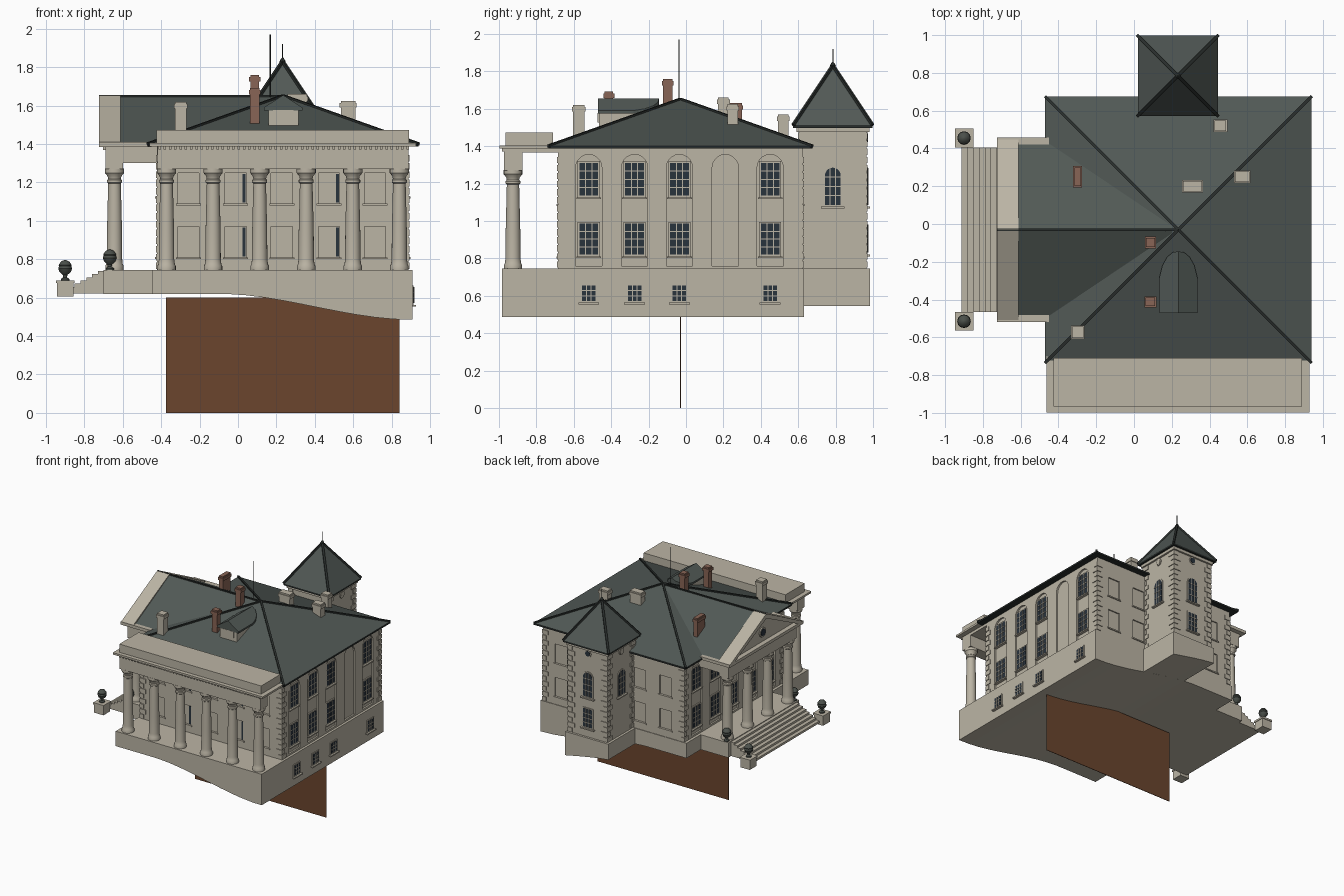
import bpy, bmesh, math
from mathutils import Matrix, Vector

if "Cube" in bpy.data.objects:
    bpy.data.objects.remove(bpy.data.objects["Cube"])

def mat(name, r, g, b):
    m = bpy.data.materials.new(name)
    m.diffuse_color = (r, g, b, 1)
    m.use_nodes = True
    m.node_tree.nodes["Principled BSDF"].inputs["Base Color"].default_value = m.diffuse_color
    return m

STONE = mat("stone", 0.50, 0.46, 0.375)
ROOF = mat("slate", 0.083, 0.10, 0.092)
DARK = mat("dark_lead", 0.022, 0.027, 0.025)
BRICK = mat("brick", 0.25, 0.13, 0.092)
GLASS = mat("glass", 0.022, 0.033, 0.046)
SOIL = mat("soil", 0.145, 0.06, 0.027)
URN = mat("urn_metal", 0.07, 0.08, 0.07)

parts = {}
I = Matrix()
CX, CY, H = 0.233, -0.03, 0.655      # main block centre and half width
TX, TY, TH = 0.232, 0.785, 0.18      # tower centre and half width

def part(name, m):
    if name not in parts:
        parts[name] = (bmesh.new(), m)
    return parts[name][0]

def box(name, m, x0, x1, y0, y1, z0, z1, M=I):
    T = Matrix.Translation(((x0 + x1) / 2, (y0 + y1) / 2, (z0 + z1) / 2))
    S = Matrix.Diagonal((x1 - x0, y1 - y0, z1 - z0, 1))
    bmesh.ops.create_cube(part(name, m), size=1, matrix=M @ T @ S)

def prism(name, m, pts, a, b, M=I):
    """Profile (x, z) extruded along local y from a to b."""
    bm = part(name, m)
    A = [bm.verts.new(M @ Vector((x, a, z))) for x, z in pts]
    B = [bm.verts.new(M @ Vector((x, b, z))) for x, z in pts]
    bm.faces.new(A)
    bm.faces.new(B[::-1])
    for i in range(len(pts)):
        j = (i + 1) % len(pts)
        bm.faces.new((A[i], B[i], B[j], A[j]))

def lathe(name, m, prof, x, y, z=0, seg=20):
    bm = part(name, m)
    rings = [[bm.verts.new((x + r * math.cos(2 * math.pi * k / seg), y + r * math.sin(2 * math.pi * k / seg), z + h))
              for k in range(seg)] for r, h in prof]
    bm.faces.new(rings[0][::-1])
    bm.faces.new(rings[-1])
    for p, q in zip(rings, rings[1:]):
        for k in range(seg):
            bm.faces.new((p[k], p[k - 1], q[k - 1], q[k]))

def bar(name, m, p, q, t):
    p, q = Vector(p), Vector(q)
    R = (q - p).to_track_quat('Z', 'Y').to_matrix().to_4x4()
    box(name, m, -t, t, -t, t, 0, (q - p).length, Matrix.Translation(p) @ R)

def pyramid(name, m, x, y, h, z0, z1):
    bm = part(name, m)
    v = [bm.verts.new((x + sx * h, y + sy * h, z0)) for sx, sy in ((-1, -1), (1, -1), (1, 1), (-1, 1))]
    t = bm.verts.new((x, y, z1))
    bm.faces.new(v[::-1])
    for i in range(4):
        bm.faces.new((v[i], v[(i + 1) % 4], t))
        bar("hip_ridges", DARK, v[i].co, t.co, 0.008)
    box("eaves", DARK, x - h, x + h, y - h, y + h, z0 - 0.014, z0)

def wall(cx, cy, d, deg):
    """Local frame of a wall: x to the right, y inward, z up."""
    return Matrix.Translation((cx, cy, 0)) @ Matrix.Rotation(math.radians(deg), 4, 'Z') @ Matrix.Translation((0, -d, 0))

def arch(u, hw, z0, z1, n=10):
    return [(u - hw, z0), (u + hw, z0)] + [(u + hw * math.cos(math.pi * k / n), z1 - hw + hw * math.sin(math.pi * k / n)) for k in range(n + 1)]

def disc(u, z, r, n=16):
    return [(u + r * math.cos(2 * math.pi * k / n), z + r * math.sin(2 * math.pi * k / n)) for k in range(n)]

def window(M, u, hw, z0, z1, y=0.0, cols=3, rows=4, arched=False, sill=0.02):
    f = 0.009
    if arched:
        prism("window_frames", STONE, arch(u, hw + f, z0 - f, z1 + f), y - 0.006, y + 0.004, M)
        prism("window_glass", GLASS, arch(u, hw, z0, z1), y - 0.008, y, M)
    else:
        box("window_frames", STONE, u - hw - f, u + hw + f, y - 0.006, y + 0.004, z0 - f, z1 + f, M)
        box("window_glass", GLASS, u - hw, u + hw, y - 0.008, y, z0, z1, M)
    for k in range(1, cols):
        x = u - hw + 2 * hw * k / cols
        box("glazing_bars", STONE, x - .0025, x + .0025, y - .011, y, z0, z1 - (hw * .06 if arched else 0), M)
    for k in range(1, rows):
        z = z0 + (z1 - z0) * k / rows
        box("glazing_bars", STONE, u - hw, u + hw, y - .011, y, z - .0025, z + .0025, M)
    box("window_sills", STONE, u - hw - sill, u + hw + sill, y - .02, y + .003, z0 - f - .01, z0 - f, M)

# Plinth with sloping underside, and the soil section below
def ground(x):
    t = min(max((x + 0.1) / 1.0, 0), 1)
    return 0.62 - 0.135 * t * t * (3 - 2 * t)

def plinth(x0, x1, y0, y1):
    xs = [x0 + (x1 - x0) * k / 14 for k in range(15)]
    prism("plinth", STONE, [(x, ground(x)) for x in xs] + [(x1, .745), (x0, .745)], y0, y1)

plinth(-0.445, 0.908, -0.985, 0.63)
plinth(TX - 0.2, TX + 0.2, 0.6, 0.983)
box("soil_section", SOIL, -0.375, 0.842, -0.032, -0.028, 0, 0.60)

# Main walls and tower, with quoins at the corners
box("main_walls", STONE, CX - H, CX + H, CY - H, CY + H, 0.74, 1.395)
box("tower_walls", STONE, TX - TH, TX + TH, TY - TH, TY + TH, 0.74, 1.505)

def quoins(cx, cy, h, z1, a, b):
    n = int((z1 - 0.75) / 0.043)
    for sx in (-1, 1):
        for sy in (-1, 1):
            for k in range(n):
                p, q = (a, b) if k % 2 else (b, a)
                z = 0.75 + k * 0.043
                x0, x1 = sorted((cx + sx * (h + .006), cx + sx * (h - p)))
                y0, y1 = sorted((cy + sy * (h + .006), cy + sy * (h - q)))
                box("quoins", STONE, x0, x1, y0, y1, z, z + .034)

quoins(CX, CY, H, 1.38, 0.05, 0.03)
quoins(TX, TY, TH, 1.5, 0.06, 0.035)

# Right and left walls: tall arched recesses with two rows of windows
BAYS = (-0.49, -0.245, -0.005, 0.24, 0.48)
for deg in (90, 270):
    M, P = wall(CX, CY, H, deg), wall(CX, CY, 0.675, 90)
    for i, u in enumerate(BAYS):
        prism("wall_cutter", STONE, arch(u, 0.07, 0.76, 1.355), -0.02, 0.014, M)
        if deg == 90 and i == 3:
            continue
        window(M, u, 0.05, 1.135, 1.31, 0.010, sill=.016)
        window(M, u, 0.05, 0.82, 0.985, 0.010, sill=.016)
        if deg == 90:
            window(wall(CX, CY, 0.675, 90), u, 0.036, 0.572, 0.655, rows=3)

# Front and back walls: blank window panels, narrow glass strips at the front
for deg in (0, 180):
    M = wall(CX, CY, H, deg)
    for i, u in enumerate(BAYS):
        if deg and i == 2:
            continue
        for z in (0.81, 1.09):
            box("wall_cutter", STONE, u - .055, u + .055, -.02, .01, z, z + .16, M)
            box("window_sills", STONE, u - .065, u + .065, -.008, .003, z - .01, z, M)
            if deg == 0 and i in (1, 3):
                box("window_glass", GLASS, u + .036, u + .052, .004, .012, z + .005, z + .155, M)

# Tower openings
for deg in (90, 180, 270):
    M = wall(TX, TY, TH, deg)
    window(M, 0, 0.042, 1.085, 1.285, arched=True)
    prism("window_frames", STONE, disc(0, 1.445, .030), -.006, .003, M)
    prism("window_glass" if deg == 180 else "tower_roundels", GLASS if deg == 180 else STONE, disc(0, 1.445, .022), -.009, 0, M)
    if deg == 180:
        window(M, 0, 0.042, 0.83, 0.98)

# Roofs
pyramid("main_roof", ROOF, CX + .002, CY, 0.705, 1.40, 1.65)
pyramid("tower_roof", ROOF, TX, TY, 0.212, 1.512, 1.83)
box("tower_cornice", STONE, TX - .195, TX + .195, TY - .195, TY + .195, 1.475, 1.498)
G = Matrix.Translation((0, CY, 0)) @ Matrix.Rotation(-math.pi / 2, 4, 'Z')   # local y is world x
prism("entrance_roof", ROOF, [(-.47, 1.40), (.47, 1.40), (0, 1.648)], -0.62, 0.2, G)
bar("hip_ridges", DARK, (-.725, CY, 1.648), (CX, CY, 1.648), .006)
lathe("lightning_rod", DARK, [(.003, 1.6), (.003, 1.97)], 0.168, -0.037, seg=6)
lathe("tower_finial", DARK, [(.004, 1.80), (.008, 1.815), (.016, 1.83), (.008, 1.845), (.003, 1.85), (.003, 1.92)], TX, TY, seg=8)

# Chimneys: x, y, half x, half y, top, material
for k, (x, y, a, b, z, m) in enumerate((
        (-.298, -.573, .030, .030, 1.62, STONE), (.309, .20, .050, .028, 1.66, STONE),
        (.573, .25, .038, .027, 1.625, STONE), (.457, .52, .031, .027, 1.57, STONE),
        (-.298, .25, .018, .050, 1.63, BRICK), (.087, -.098, .023, .025, 1.76, BRICK),
        (.087, -.412, .025, .023, 1.692, BRICK))):
    n = "stone_chimneys" if m is STONE else "brick_chimneys"
    box(n, m, x - a, x + a, y - b, y + b, 1.40, z)
    box(n, m, x - a - .006, x + a + .006, y - b - .006, y + b + .006, z - .035, z - .012)

# Dormer: two roof slopes on a plan rounded at the back
half = [(0.1, -.47), (0.1, -.28), (.085, -.22), (.06, -.175), (.03, -.15), (0, -.145)]
bm = part("dormer_roof", ROOF)
for s in (-1, 1):
    top = [(0, -.47)] + half
    a = [bm.verts.new((.235 + s * u, y, 1.655 - .65 * u)) for u, y in top]
    b = [bm.verts.new((.235 + s * u, y, 1.575 - .0 * u)) for u, y in top]
    bm.faces.new(a)
    bm.faces.new(b)
    for i in range(len(a)):
        j = (i + 1) % len(a)
        bm.faces.new((a[i], a[j], b[j], b[i]))
box("dormer_walls", STONE, .16, .315, -.465, -.20, 1.48, 1.585)
box("dormer_window", STONE, .182, .288, -.472, -.46, 1.525, 1.578)

# Columns of both porticoes
COL = [(.048, .745), (.048, .765), (.043, .775), (.040, .80), (.039, .95), (.033, 1.195), (.039, 1.20),
       (.039, 1.212), (.033, 1.218), (.036, 1.232), (.050, 1.250), (.050, 1.272)]
for k in range(6):
    lathe("front_columns", STONE, COL, -.372 + k * .2424, -.925)
for v in (-.40, -.133, .133, .40):
    lathe("entrance_columns", STONE, COL, -.643, CY + v)

# Front portico entablature, cornice and parapet
box("front_entablature", STONE, -.42, .887, -.972, -.875, 1.27, 1.375)
box("front_entablature", STONE, -.42, .887, -.972, -.68, 1.365, 1.392)
box("front_cornice", STONE, -.462, .928, -.998, -.70, 1.388, 1.404)
box("front_parapet", STONE, -.425, .89, -.965, -.71, 1.40, 1.473)
for k in range(48):
    x = -.415 + k * .0275
    box("dentils", STONE, x, x + .013, -.984, -.97, 1.372, 1.39)

# Entrance portico: beam, ceiling, cornice, pediment with round window
box("entrance_entablature", STONE, -.45, .45, -.69, -.60, 1.27, 1.385, G)
for s in (-.45, .36):
    box("entrance_entablature", STONE, s, s + .09, -.65, -.41, 1.30, 1.385, G)
box("entrance_entablature", STONE, -.45, .45, -.69, -.41, 1.365, 1.392, G)
box("entrance_cornice", STONE, -.488, .488, -.725, -.45, 1.385, 1.41, G)
prism("pediment", STONE, [(-.46, 1.405), (.46, 1.405), (0, 1.64)], -.685, -.60, G)
for s in (-1, 1):
    prism("pediment_coping", STONE, [(s * .488, 1.405), (s * .43, 1.405), (0, 1.615), (0, 1.655)], -.725, -.612, G)
prism("window_frames", STONE, disc(0, 1.49, .04), -.694, -.68, G)
prism("window_glass", GLASS, disc(0, 1.49, .029), -.697, -.69, G)
for k in range(32):
    u = -.445 + k * .028
    box("dentils", STONE, u, u + .013, -.703, -.685, 1.368, 1.387, G)

# Entrance platform and steps
box("entrance_platform", STONE, -.47, .47, -.70, -.43, .62, .745, G)
for k in range(7):
    box("entrance_steps", STONE, -.435, .435, -.912 + k * .0305, -.69, .622, .640 + k * .0165, G)

# Pedestals and urns
VASE = [(.022, 0), (.022, .008), (.010, .016), (.012, .028), (.030, .045), (.036, .062), (.032, .075), (.034, .08), (.022, .098), (.004, .106)]
for s in (-1, 1):
    y = CY + s * .485
    box("pedestals", STONE, -.942, -.856, y - .045, y + .045, .605, .675)
    box("pedestals", STONE, -.947, -.851, y - .05, y + .05, .675, .69)
    lathe("urns", URN, VASE, -.9, y, .69, 12)
    lathe("urns", URN, VASE, -.668, CY + s * .445, .745, 12)

# Turn the collected parts into objects
SMOOTH = {"front_columns", "entrance_columns", "urns", "tower_finial"}
for name, (bm, m) in parts.items():
    bmesh.ops.recalc_face_normals(bm, faces=bm.faces)
    me = bpy.data.meshes.new(name)
    bm.to_mesh(me)
    bm.free()
    me.materials.append(m)
    ob = bpy.data.objects.new(name, me)
    bpy.context.collection.objects.link(ob)
    if name in SMOOTH:
        bpy.ops.object.select_all(action='DESELECT')
        ob.select_set(True)
        bpy.context.view_layer.objects.active = ob
        bpy.ops.object.shade_smooth_by_angle(angle=math.radians(35))

# Recesses cut into the walls
cutter = bpy.data.objects["wall_cutter"]
cutter.hide_render = True
cutter.display_type = 'WIRE'
mod = bpy.data.objects["main_walls"].modifiers.new("recesses", 'BOOLEAN')
mod.operation, mod.object, mod.solver = 'DIFFERENCE', cutter, 'EXACT'
